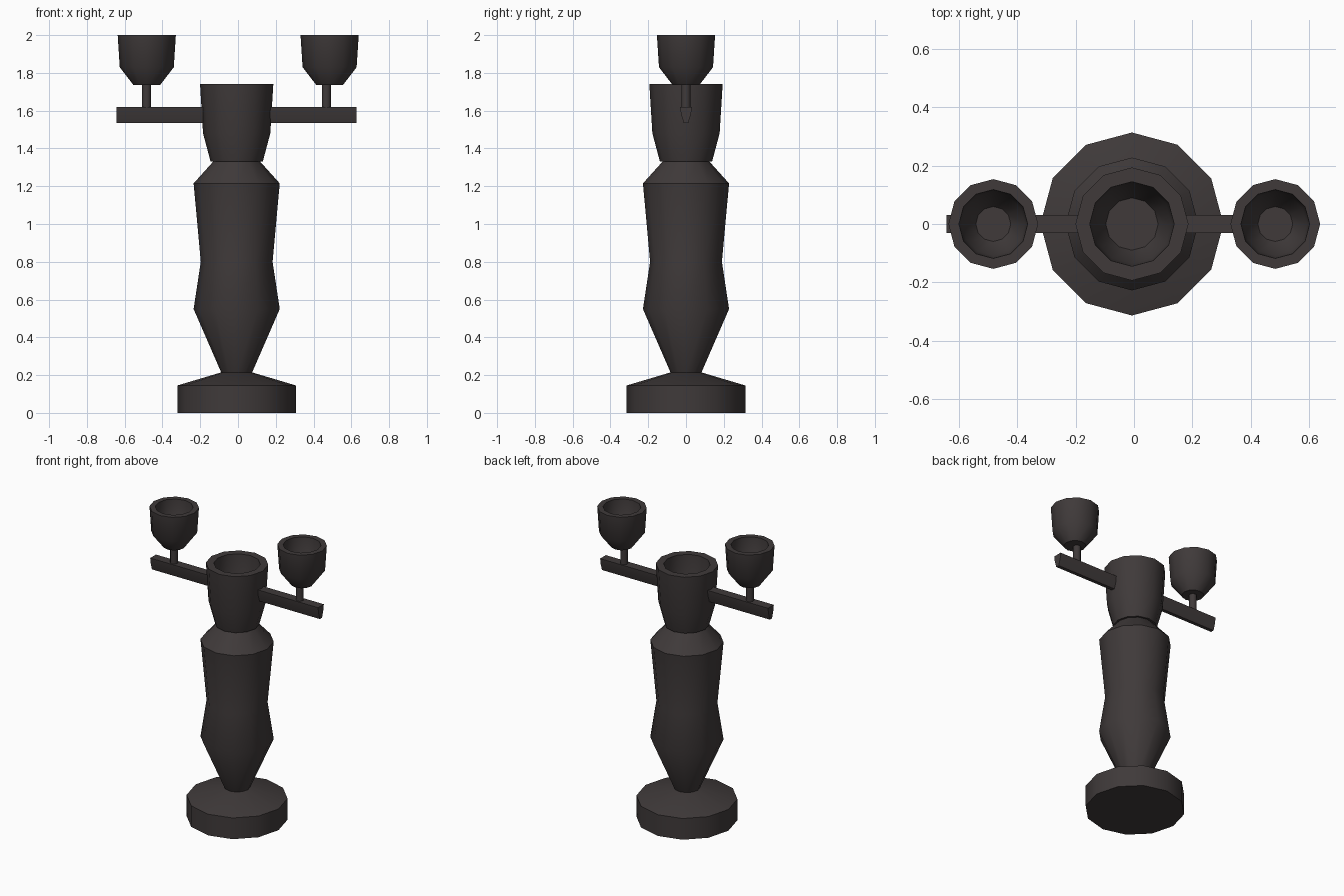
import bpy, bmesh, math

if "Cube" in bpy.data.objects:
    bpy.data.objects.remove(bpy.data.objects["Cube"])

iron = bpy.data.materials.new("dark iron")
iron.diffuse_color = (0.050, 0.042, 0.042, 1)
iron.use_nodes = True
iron.node_tree.nodes["Principled BSDF"].inputs["Base Color"].default_value = iron.diffuse_color


def finish(name, bm):
    bmesh.ops.remove_doubles(bm, verts=bm.verts, dist=1e-5)
    bmesh.ops.recalc_face_normals(bm, faces=bm.faces)
    mesh = bpy.data.meshes.new(name)
    bm.to_mesh(mesh)
    bm.free()
    mesh.materials.append(iron)
    obj = bpy.data.objects.new(name, mesh)
    bpy.context.collection.objects.link(obj)
    bpy.ops.object.select_all(action='DESELECT')
    obj.select_set(True)
    bpy.context.view_layer.objects.active = obj
    bpy.ops.object.shade_smooth_by_angle(angle=math.radians(42))
    return obj


def lathe(name, profile, x=0.0, sides=12):
    """Turn an (r, z) profile about a vertical axis; both ends are capped."""
    bm = bmesh.new()
    rings = []
    for r, z in profile:
        rings.append([bm.verts.new((x + r * math.cos(2 * math.pi * i / sides),
                                    r * math.sin(2 * math.pi * i / sides), z))
                      for i in range(sides)])
    for a, b in zip(rings, rings[1:]):
        for i in range(sides):
            j = (i + 1) % sides
            bm.faces.new((a[i], a[j], b[j], b[i]))
    bm.faces.new(rings[0][::-1])
    bm.faces.new(rings[-1])
    return finish(name, bm)


def beam(name, section, x0, x1):
    """Extrude a (y, z) section along x."""
    bm = bmesh.new()
    face = bm.faces.new([bm.verts.new((x0, y, z)) for y, z in section])
    new = bmesh.ops.extrude_face_region(bm, geom=[face], use_keep_orig=True)["geom"]
    verts = [v for v in new if isinstance(v, bmesh.types.BMVert)]
    bmesh.ops.translate(bm, verts=verts, vec=(x1 - x0, 0, 0))
    return finish(name, bm)


CX = -0.007  # axis of the column

# Foot and waisted column
lathe("base", [(0.314, 0), (0.314, 0.145), (0.08, 0.215)], CX)
lathe("column", [(0.08, 0.21), (0.228, 0.55), (0.19, 0.80),
                 (0.228, 1.215), (0.12, 1.335)], CX)

# Large hollow centre cup
lathe("centre_cup", [(0.138, 1.33), (0.178, 1.48), (0.194, 1.74), (0.145, 1.74),
                     (0.135, 1.52), (0.09, 1.42)], CX)

# Arms, tapering underneath, ending inside the cup wall
section = [(-0.031, 1.62), (-0.027, 1.585), (-0.012, 1.535),
           (0.012, 1.535), (0.027, 1.585), (0.031, 1.62)]
beam("left_arm", section, -0.643, CX - 0.155)
beam("right_arm", section, 0.628, CX + 0.155)

# Side candle cups on short stems
for side, cup_x, stem_x in (("left", -0.483, -0.484), ("right", 0.485, 0.468)):
    lathe(side + "_stem", [(0.024, 1.60), (0.024, 1.75)], stem_x)
    lathe(side + "_cup", [(0.07, 1.735), (0.143, 1.83), (0.154, 2.0), (0.118, 2.0),
                          (0.108, 1.86), (0.06, 1.79)], cup_x)
